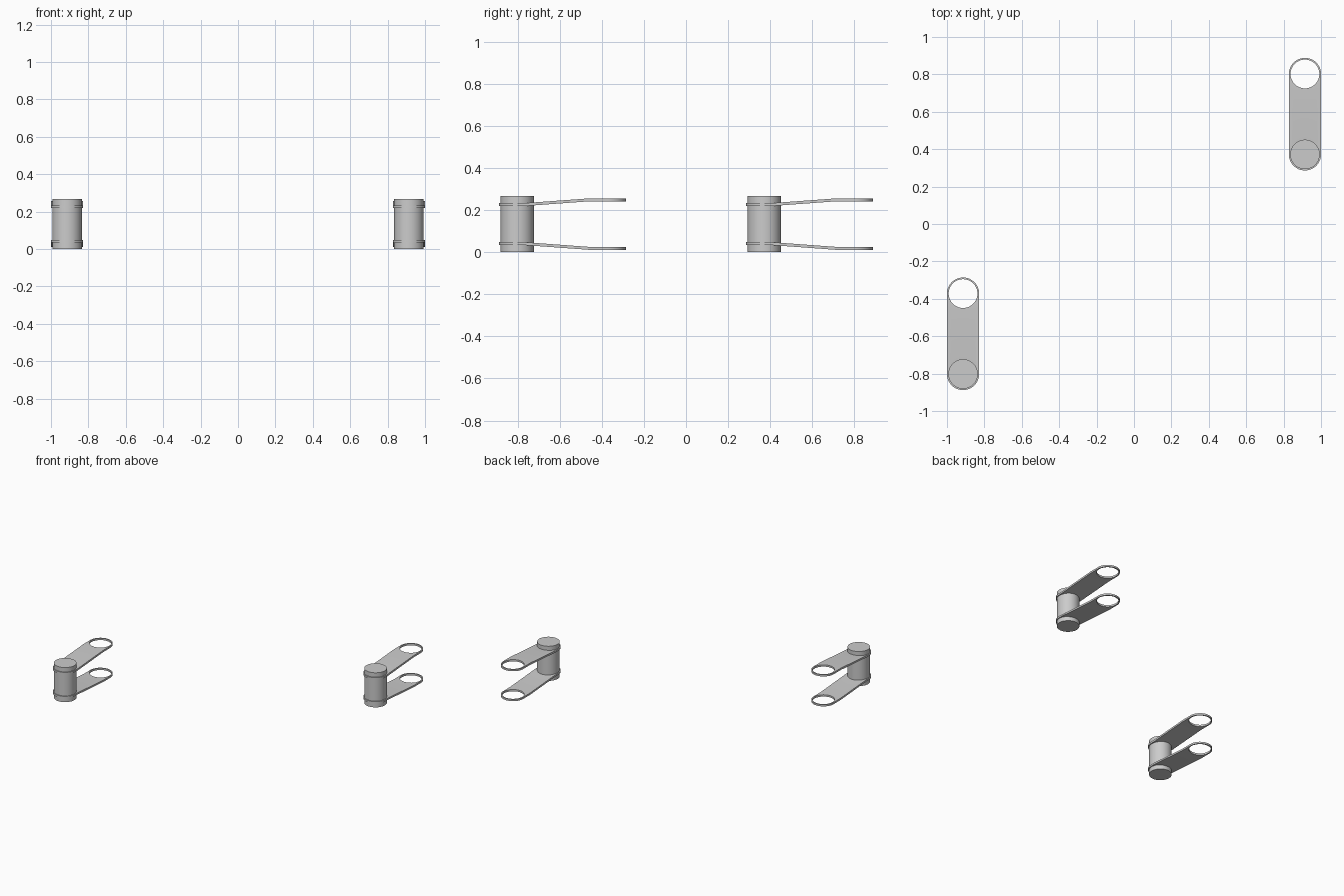
import bpy, bmesh, math
from mathutils import Vector

if "Cube" in bpy.data.objects:
    bpy.data.objects.remove(bpy.data.objects["Cube"])

HEIGHT = 0.267          # pin height
PIN_R, HOLE_R, END_R = 0.079, 0.077, 0.086
PITCH = 0.430           # pin centre to hole centre
BEND_A, BEND_B = 0.03, 0.345
THICK, Z_NEAR, RISE = 0.014, 0.219, 0.023
SEG = 48


def finish(bm, name, location):
    bmesh.ops.recalc_face_normals(bm, faces=bm.faces[:])
    mesh = bpy.data.meshes.new(name)
    bm.to_mesh(mesh)
    bm.free()
    obj = bpy.data.objects.new(name, mesh)
    bpy.context.collection.objects.link(obj)
    obj.location = location
    bpy.ops.object.select_all(action='DESELECT')
    obj.select_set(True)
    bpy.context.view_layer.objects.active = obj
    bpy.ops.object.shade_smooth_by_angle(angle=math.radians(30))
    return obj


def arc(cy, r, start, end, n, closed=False):
    count = n if closed else n + 1
    return [(r * math.cos(start + (end - start) * i / n),
             cy + r * math.sin(start + (end - start) * i / n), 0)
            for i in range(count)]


def add_loop(bm, points):
    verts = [bm.verts.new(p) for p in points]
    for i, v in enumerate(verts):
        bm.edges.new((v, verts[(i + 1) % len(verts)]))


def link_plate(name, location, upper):
    bm = bmesh.new()
    # slotted outline with a round hole at each end
    add_loop(bm, arc(PITCH, END_R, 0, math.pi, SEG // 2)
             + arc(0, END_R, math.pi, 2 * math.pi, SEG // 2))
    for cy in (0, PITCH):
        add_loop(bm, arc(cy, HOLE_R, 0, 2 * math.pi, SEG, True))
    bmesh.ops.triangle_fill(bm, use_beauty=True, use_dissolve=False,
                            edges=bm.edges[:], normal=(0, 0, 1))
    # bend the plate outwards along two crease lines
    for y in (BEND_A, BEND_B):
        bmesh.ops.bisect_plane(bm, geom=bm.verts[:] + bm.edges[:] + bm.faces[:],
                               dist=1e-5, plane_co=(0, y, 0), plane_no=(0, 1, 0))
    for v in bm.verts:
        t = min(max((v.co.y - BEND_A) / (BEND_B - BEND_A), 0), 1)
        v.co.z = Z_NEAR + RISE * t
    # thickness
    result = bmesh.ops.extrude_face_region(bm, geom=bm.faces[:], use_keep_orig=True)
    for v in result["geom"]:
        if isinstance(v, bmesh.types.BMVert):
            v.co.z += THICK
    if not upper:
        for v in bm.verts:
            v.co.z = HEIGHT - v.co.z
    return finish(bm, name, location)


def pin(name, location):
    bm = bmesh.new()
    bmesh.ops.create_cone(bm, cap_ends=True, segments=SEG,
                          radius1=PIN_R, radius2=PIN_R, depth=HEIGHT)
    bmesh.ops.translate(bm, verts=bm.verts[:], vec=(0, 0, HEIGHT / 2))
    return finish(bm, name, location)


# two identical chain links at opposite corners
for side, x, y in (("left", -0.914, -0.802), ("right", 0.914, 0.372)):
    spot = Vector((x, y, 0))
    pin(side + "_link_pin", spot)
    link_plate(side + "_upper_plate", spot, True)
    link_plate(side + "_lower_plate", spot, False)
